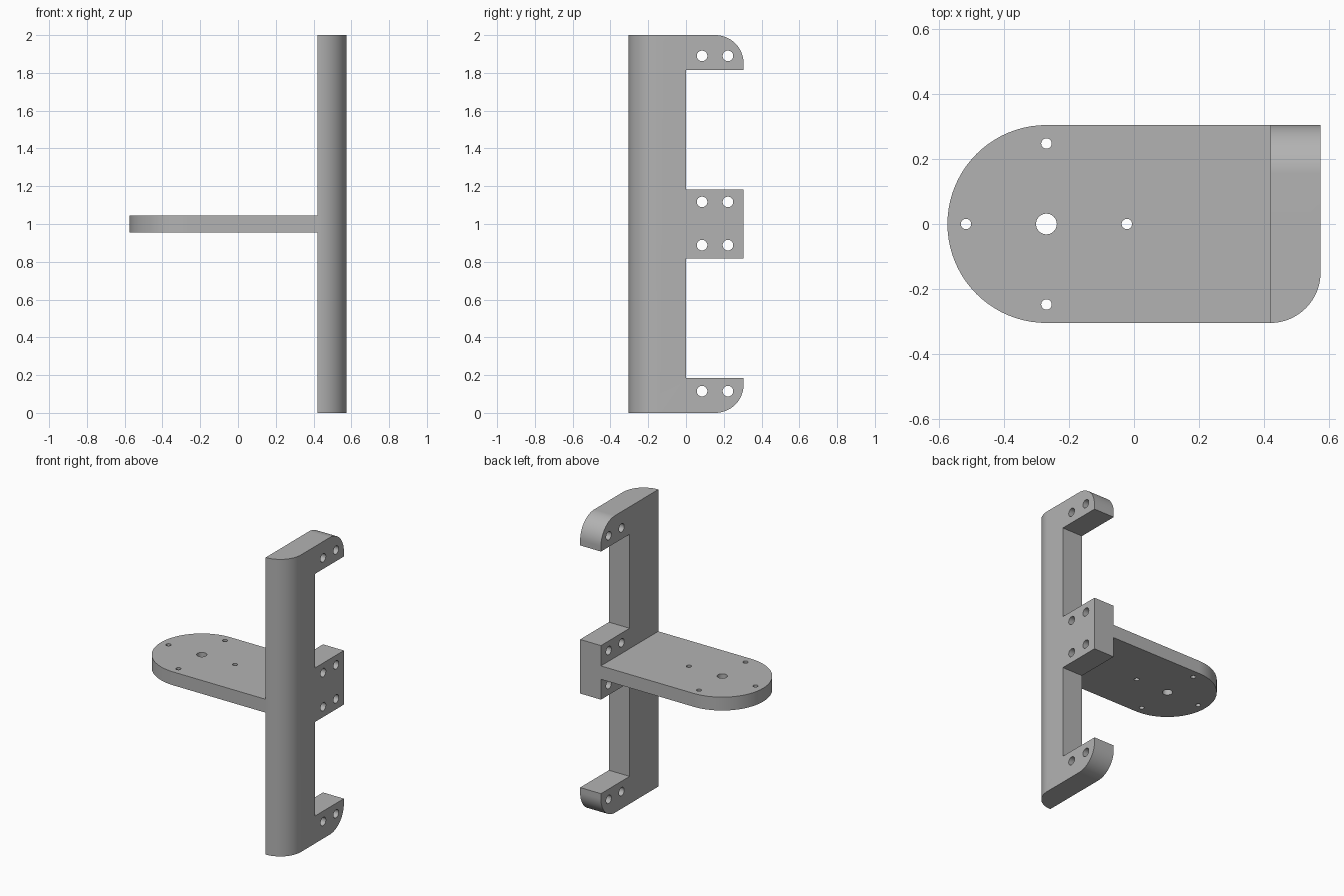
import bpy
import bmesh
from math import cos, sin, radians
from mathutils import Matrix, Vector

if "Cube" in bpy.data.objects:
    bpy.data.objects.remove(bpy.data.objects["Cube"], do_unlink=True)

grey = bpy.data.materials.new("plain_grey")
grey.use_nodes = True
grey.diffuse_color = (0.45, 0.45, 0.45, 1)
grey.node_tree.nodes["Principled BSDF"].inputs["Base Color"].default_value = (0.45, 0.45, 0.45, 1)

# Maps a flat (y, z) outline extruded along its normal onto the x axis
SIDEWAYS = Matrix(((0, 0, 1, 0), (1, 0, 0, 0), (0, 1, 0, 0), (0, 0, 0, 1)))

HALF = 0.305            # half depth
WALL, SIDE = 0.42, 0.575  # inner and outer faces of the upright
ROUND = 0.15


def arc(cx, cy, r, start, end, steps=16):
    angles = [radians(start + (end - start) * i / steps) for i in range(steps + 1)]
    return [(cx + r * cos(a), cy + r * sin(a)) for a in angles]


def prism(name, outline, low, high, matrix=Matrix()):
    bm = bmesh.new()
    face = bm.faces.new([bm.verts.new((u, v, low)) for u, v in outline])
    top = bmesh.ops.extrude_face_region(bm, geom=[face])["geom"]
    bmesh.ops.translate(bm, vec=Vector((0, 0, high - low)),
                        verts=[g for g in top if isinstance(g, bmesh.types.BMVert)])
    bm.transform(matrix)
    bmesh.ops.recalc_face_normals(bm, faces=bm.faces)
    mesh = bpy.data.meshes.new(name)
    bm.to_mesh(mesh)
    bm.free()
    mesh.materials.append(grey)
    obj = bpy.data.objects.new(name, mesh)
    bpy.context.collection.objects.link(obj)
    return obj


def activate(obj):
    bpy.ops.object.select_all(action="DESELECT")
    obj.select_set(True)
    bpy.context.view_layer.objects.active = obj


def combine(obj, tool, operation="DIFFERENCE"):
    mod = obj.modifiers.new("cut", "BOOLEAN")
    mod.operation, mod.object, mod.solver = operation, tool, "EXACT"
    activate(obj)
    bpy.ops.object.modifier_apply(modifier=mod.name)
    bpy.data.objects.remove(tool, do_unlink=True)


def drill(obj, u, v, r, low, high, matrix=Matrix()):
    circle = arc(u, v, r, 0, 360, 32)[:-1]
    combine(obj, prism("drill", circle, low, high, matrix))


def finish(obj):
    activate(obj)
    bpy.ops.object.shade_smooth_by_angle(angle=radians(30))
    mod = obj.modifiers.new("clean shading", "WEIGHTED_NORMAL")
    mod.keep_sharp = True


# Upright: spine with two hooked end arms and a central mounting block
lower = [(-HALF, 0)] + arc(HALF - ROUND, ROUND, ROUND, -90, 0)
lower += [(HALF, 0.185), (0, 0.185), (0, 0.818), (HALF, 0.818)]
upper = [(y, 2 - z) for y, z in reversed(lower)]
upright = prism("upright_bracket", lower + upper, WALL, SIDE, SIDEWAYS)

# Rounded outer front edge of the spine
rounded = arc(WALL, -HALF + SIDE - WALL, SIDE - WALL, -90, 0)
rounded += [(SIDE, HALF + 0.1), (WALL - 0.1, HALF + 0.1), (WALL - 0.1, -HALF)]
combine(upright, prism("edge_rounder", rounded, -0.1, 2.1), "INTERSECT")

# Screw holes through the arms and block
for y in (0.085, 0.222):
    for z in (0.115, 0.888, 1.117, 1.89):
        drill(upright, y, z, 0.028, WALL - 0.1, SIDE + 0.1, SIDEWAYS)
finish(upright)

# Shelf: flat plate with a semicircular end
hub = HALF - SIDE
plate = arc(hub, 0, HALF, 90, 270, 40) + [(WALL + 0.002, -HALF), (WALL + 0.002, HALF)]
shelf = prism("shelf_plate", plate, 0.955, 1.045)

# Central bore and the ring of four small holes
drill(shelf, hub, 0, 0.032, 0.8, 1.2)
for u, v in arc(hub, 0, 0.248, 0, 270, 3):
    drill(shelf, u, v, 0.016, 0.8, 1.2)
finish(shelf)
